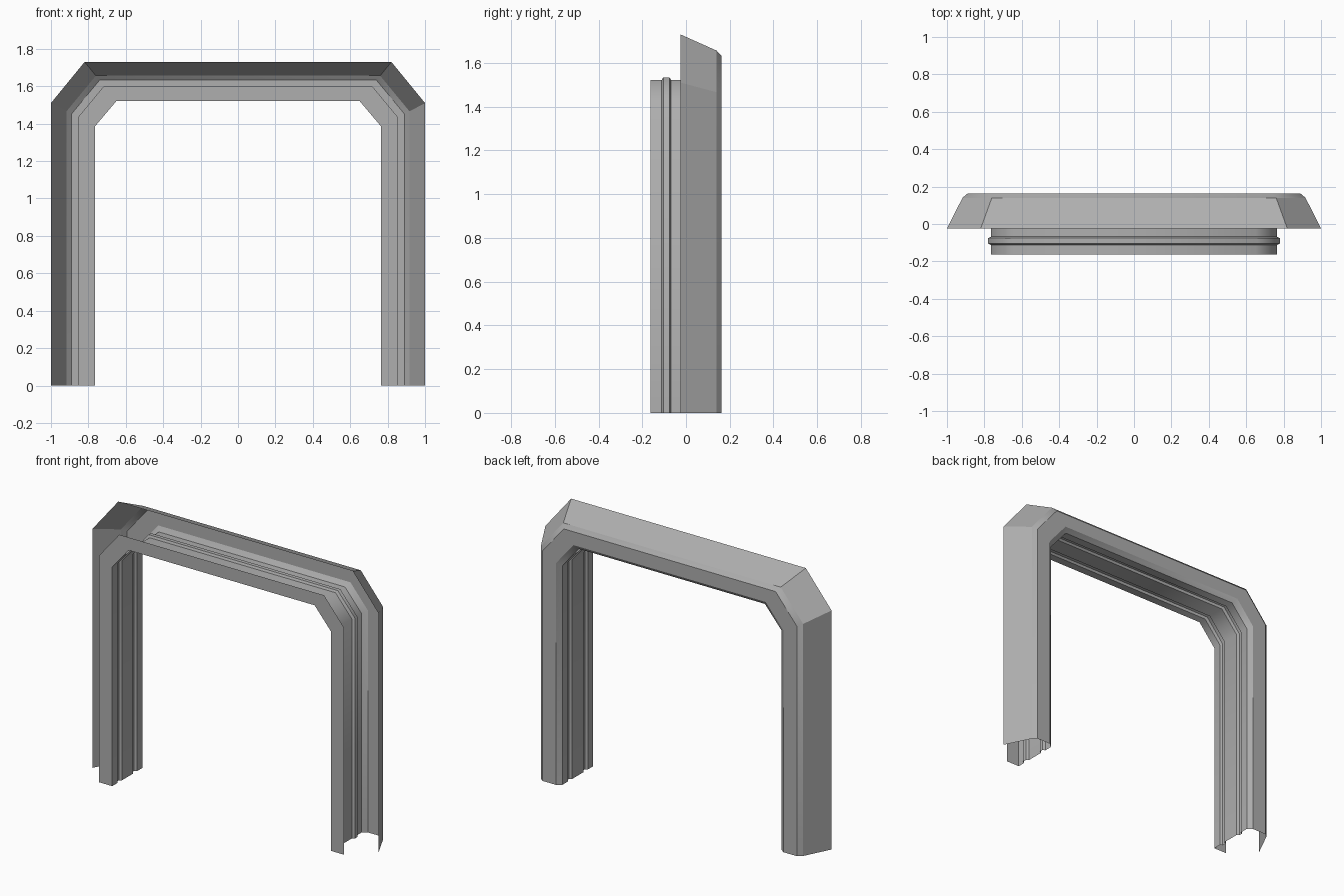
import bpy

if "Cube" in bpy.data.objects:
    bpy.data.objects.remove(bpy.data.objects["Cube"])

# Open C-shaped trim section, from outer edge to the front lip: (inset from outer edge, y)
def bead(y0, y1, wall=0.235, depth=0.015, slope=0.008):
    # small bead pressed out of the opening wall
    return [(wall, y1), (wall - depth, y1 - slope), (wall - depth, y0 + slope), (wall, y0)]

section = [(0.0, -0.025), (0.083, 0.14), (0.110, 0.163), (0.205, 0.163), (0.235, 0.14)]
section += bead(0.045, 0.085)
section += bead(-0.112, -0.068)
section += [(0.235, -0.163), (0.144, -0.163)]


def lerp(a, b, t):
    return a + (b - a) * t


def arch_path(inset):
    # chamfered arch outline at a given inset; corners slide between outer and inner outlines
    t = inset / 0.235
    sx, sz = lerp(1.0, 0.765, t), lerp(1.51, 1.385, t)
    tx, tz = lerp(0.82, 0.65, t), lerp(1.73, 1.521, t)
    return [(-sx, 0), (-sx, sz), (-tx, tz), (tx, tz), (sx, sz), (sx, 0)]


# Door frame: section swept along the arch
verts, faces = [], []
for inset, y in section:
    verts += [(x, y, z) for x, z in arch_path(inset)]
n = 6
for i in range(len(section) - 1):
    for j in range(n - 1):
        a = i * n + j
        faces.append((a, a + n, a + n + 1, a + 1))

mesh = bpy.data.meshes.new("door_frame")
mesh.from_pydata(verts, [], faces)
mesh.update()
frame = bpy.data.objects.new("door_frame", mesh)
bpy.context.collection.objects.link(frame)

# Smooth around the corners of the opening wall, sharp along the section and on the outer face
mesh.polygons.foreach_set("use_smooth", [True] * len(mesh.polygons))
for e in mesh.edges:
    a, b = sorted(e.vertices)
    along = a // n == b // n
    e.use_edge_sharp = along or a // n < 1

# Dark grey paint
paint = bpy.data.materials.new("grey_paint")
paint.diffuse_color = (0.43, 0.43, 0.43, 1.0)
paint.use_nodes = True
paint.node_tree.nodes["Principled BSDF"].inputs["Base Color"].default_value = paint.diffuse_color
mesh.materials.append(paint)
